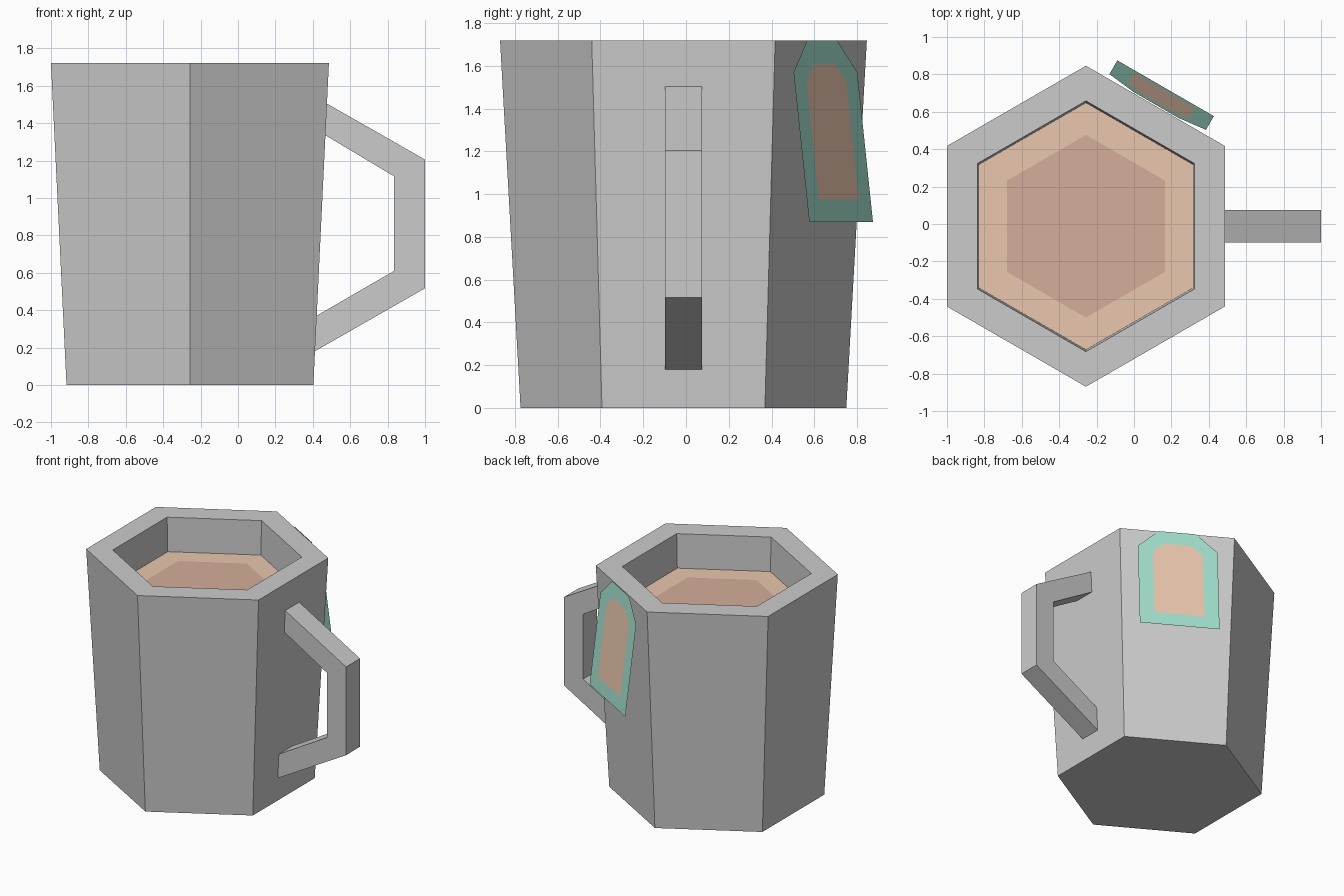
import bpy
from math import cos, sin, pi
from mathutils import Vector

if "Cube" in bpy.data.objects:
    bpy.data.objects.remove(bpy.data.objects["Cube"])

CX, CY = -0.257, -0.012      # mug axis
H = 1.72                     # rim height
LIQ = 1.455                  # drink level


def material(name, rgb):
    m = bpy.data.materials.new(name)
    m.diffuse_color = (*rgb, 1)
    m.use_nodes = True
    m.node_tree.nodes["Principled BSDF"].inputs["Base Color"].default_value = m.diffuse_color
    return m


def build(name, verts, faces, mats=(), slots=None):
    me = bpy.data.meshes.new(name)
    me.from_pydata([tuple(v) for v in verts], [], faces)
    for m in mats:
        me.materials.append(m)
    if slots:
        for p, s in zip(me.polygons, slots):
            p.material_index = s
    me.update()
    ob = bpy.data.objects.new(name, me)
    bpy.context.collection.objects.link(ob)
    return ob


def hexagon(r, z):
    return [(CX + r * cos(pi / 2 + k * pi / 3), CY + r * sin(pi / 2 + k * pi / 3), z)
            for k in range(6)]


def bridge(a, b, n=6):
    """Quads between two loops of n vertices starting at indices a and b."""
    return [(a + k, a + (k + 1) % n, b + (k + 1) % n, b + k) for k in range(n)]


green = material("tag_green", (0.36, 0.735, 0.61))
orange = material("light_tea", (0.82, 0.57, 0.42))
brown = material("dark_tea", (0.66, 0.42, 0.32))

# Mug body: outer wall, rim and inner wall down to the drink
verts = hexagon(0.762, 0) + hexagon(0.858, H) + hexagon(0.67, H) + hexagon(0.66, LIQ)
faces = [tuple(range(5, -1, -1))] + bridge(0, 6) + bridge(6, 12) + bridge(12, 18)
build("mug_body", verts, faces)

# Drink surface: light border around a dark centre
build("drink", hexagon(0.66, LIQ) + hexagon(0.488, LIQ),
      bridge(0, 6) + [tuple(range(6, 12))], (orange, brown), [0] * 6 + [1])

# Handle: rectangular section swept along an angular bracket
outer = [(0.474, 1.505), (1.0, 1.205), (1.0, 0.517), (0.411, 0.18)]
inner = [(0.467, 1.335), (0.835, 1.115), (0.835, 0.61), (0.42, 0.37)]
verts, faces = [], []
y0, y1 = CY - 0.086, CY + 0.086
for (ox, oz), (ix, iz) in zip(outer, inner):
    verts += [(ox, y0, oz), (ox, y1, oz), (ix, y1, iz), (ix, y0, iz)]
for s in range(3):
    faces += bridge(4 * s, 4 * s + 4, 4)
faces += [(0, 1, 2, 3), (15, 14, 13, 12)]
build("handle", verts, faces)

# Tea tag: flat card hanging from the rim, leaning outward at the bottom
n = Vector((0.5, 3 ** 0.5 / 2, 0))
t = Vector((-3 ** 0.5 / 2, 0.5, 0))


def card(bottom, shoulder, top, half, half_top):
    pts = [(half, bottom), (-half, bottom), (-half, shoulder),
           (-half_top, top), (half_top, top), (half, shoulder)]
    out = []
    for u, z in pts:
        d = 0.749 + (H - z) * 0.121
        out.append(Vector((CX, CY, z)) + n * d - t * -u)
    return out


verts = card(0.87, 1.57, H, 0.298, 0.14) + card(0.975, 1.53, 1.61, 0.187, 0.10)
faces = [f[::-1] for f in bridge(0, 6) + [tuple(range(6, 12))]]
build("tea_tag", verts, faces, (green, orange), [0] * 6 + [1])

# Make closed-part normals consistent
import bmesh
for name in ("mug_body", "handle"):
    me = bpy.data.objects[name].data
    bm = bmesh.new()
    bm.from_mesh(me)
    bmesh.ops.recalc_face_normals(bm, faces=bm.faces[:])
    bm.to_mesh(me)
    bm.free()
